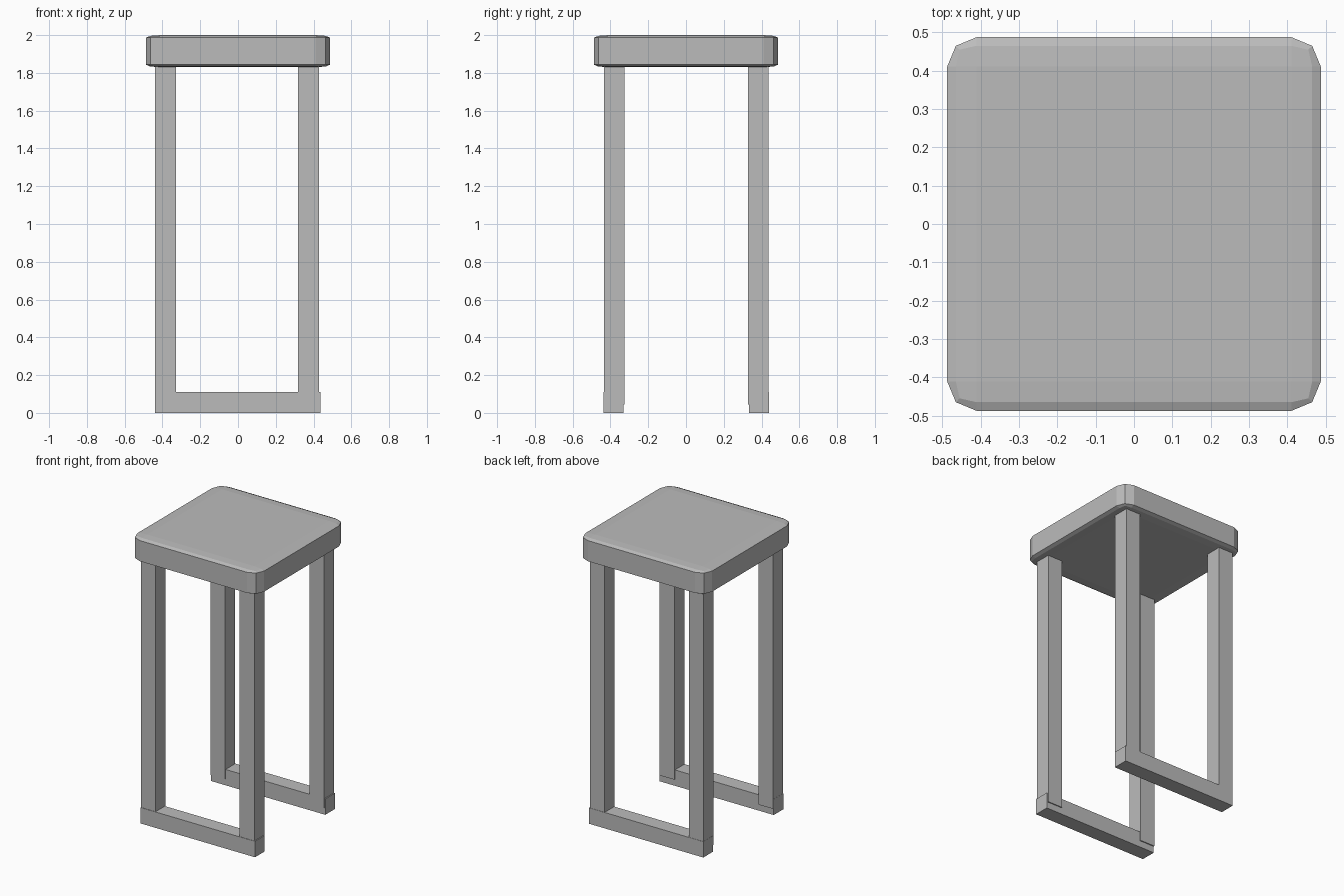
import bpy
import bmesh
from mathutils import Matrix

cube = bpy.data.objects.get("Cube")
if cube:
    bpy.data.objects.remove(cube, do_unlink=True)

GREY = (0.5, 0.5, 0.5, 1.0)
mat = bpy.data.materials.new("plain grey")
mat.use_nodes = True
mat.diffuse_color = GREY
mat.node_tree.nodes["Principled BSDF"].inputs["Base Color"].default_value = GREY


def box(name, low, high, bevel=0.0):
    """Box between two corners; the bevel is made on a unit cube, then stretched."""
    bm = bmesh.new()
    bmesh.ops.create_cube(bm, size=1)
    if bevel:
        bmesh.ops.bevel(bm, geom=bm.edges[:], offset=bevel, segments=2,
                        profile=0.5, affect='EDGES')
    size = [b - a for a, b in zip(low, high)]
    mid = [(a + b) / 2 for a, b in zip(low, high)]
    bm.transform(Matrix.Translation(mid) @ Matrix.Diagonal((*size, 1)))
    bmesh.ops.recalc_face_normals(bm, faces=bm.faces[:])
    mesh = bpy.data.meshes.new(name)
    bm.to_mesh(mesh)
    bm.free()
    mesh.materials.append(mat)
    obj = bpy.data.objects.new(name, mesh)
    bpy.context.collection.objects.link(obj)
    return obj


# Seat: rounded slab with shallow top and bottom edges
box("seat", (-0.487, -0.487, 1.83), (0.487, 0.487, 2.0), bevel=0.079)

# Two leg frames, each with a pair of legs and a floor bar
for side, leg_y, bar_y in (("front", (-0.434, -0.325), (-0.437, -0.332)),
                           ("back", (0.328, 0.437), (0.333, 0.439))):
    for hand, leg_x in (("right", (-0.439, -0.328)), ("left", (0.317, 0.429))):
        box(f"{side}_{hand}_leg", (leg_x[0], leg_y[0], 0.045),
            (leg_x[1], leg_y[1], 1.85))
    box(f"{side}_floor_bar", (-0.44, bar_y[0], 0), (0.436, bar_y[1], 0.11))
